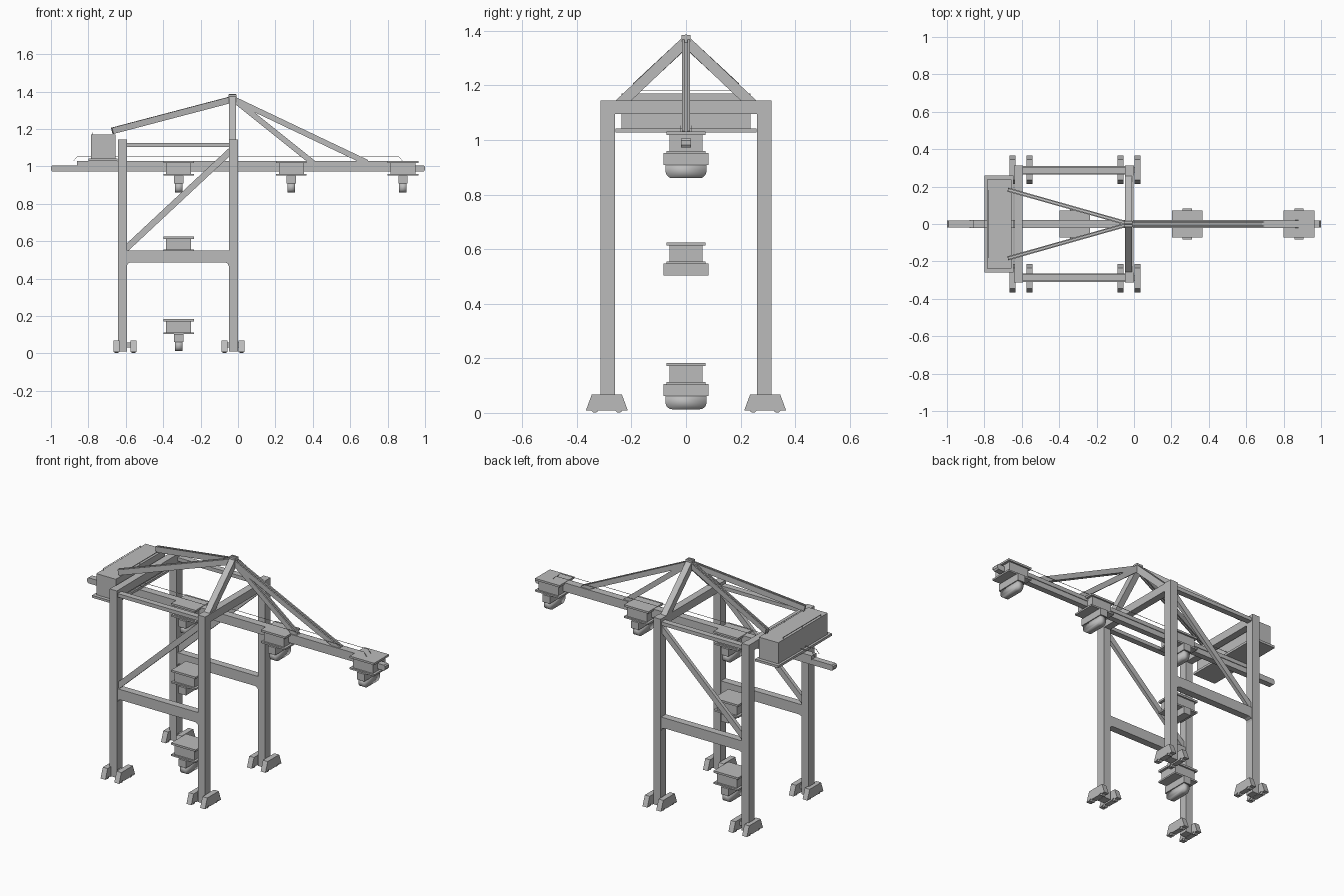
import bpy
import bmesh
from math import cos, sin, pi
from mathutils import Vector

cube = bpy.data.objects.get("Cube")
if cube:
    bpy.data.objects.remove(cube, do_unlink=True)

STEEL = (0.5, 0.5, 0.5, 1)
steel = bpy.data.materials.new("grey steel")
steel.use_nodes = True
steel.diffuse_color = STEEL
steel.node_tree.nodes["Principled BSDF"].inputs["Base Color"].default_value = STEEL

X, Y, Z = Vector((1, 0, 0)), Vector((0, 1, 0)), Vector((0, 0, 1))


def prism(name, profile, origin, u, v, sweep, smooth=False):
    """Closed profile in the u, v plane, extruded along sweep."""
    origin = Vector(origin)
    bm = bmesh.new()
    face = bm.faces.new([bm.verts.new(origin + u * a + v * b) for a, b in profile])
    ext = bmesh.ops.extrude_face_region(bm, geom=[face])
    moved = [g for g in ext["geom"] if isinstance(g, bmesh.types.BMVert)]
    bmesh.ops.translate(bm, verts=moved, vec=sweep)
    bmesh.ops.recalc_face_normals(bm, faces=bm.faces)
    for f in bm.faces:
        f.smooth = smooth
    mesh = bpy.data.meshes.new(name)
    bm.to_mesh(mesh)
    bm.free()
    mesh.materials.append(steel)
    obj = bpy.data.objects.new(name, mesh)
    bpy.context.collection.objects.link(obj)
    return obj


def rect(a, b, c, d):
    return [(a, c), (b, c), (b, d), (a, d)]


def box(name, x, y, z):
    return prism(name, rect(*x, *y), (0, 0, z[0]), X, Y, Z * (z[1] - z[0]))


def beam(name, p, q, w, h, h_section=False):
    """Straight member from p to q, w wide sideways and h deep."""
    p, q = Vector(p), Vector(q)
    d = q - p
    side = d.cross(Z).normalized()
    up = side.cross(d).normalized()
    a, b = w / 2, h / 2
    profile = rect(-a, a, -b, b)
    if h_section:
        i, t = a * 0.4, b * 0.3
        profile = [(-a, -b), (-i, -b), (-i, -t), (i, -t), (i, -b), (a, -b),
                   (a, b), (i, b), (i, t), (-i, t), (-i, b), (-a, b)]
    return prism(name, profile, p, side, up, d)


def disc(name, centre, r, width):
    ring = [(r * cos(k * pi / 8), r * sin(k * pi / 8)) for k in range(16)]
    return prism(name, ring, Vector(centre) - X * width / 2, Y, Z, X * width)


REAR, FRONT, LEG_Y = -0.618, -0.025, 0.287

# Legs and wheel bogies
bogie = [(-0.077, 0.008), (-0.056, 0.008), (-0.044, 0.016), (-0.03, 0.008),
         (0.03, 0.008), (0.044, 0.016), (0.056, 0.008), (0.077, 0.008),
         (0.055, 0.068), (-0.055, 0.068)]
for s in (1, -1):
    y = s * LEG_Y
    for label, x, mid in (("rear", REAR, -0.604), ("front", FRONT, -0.027)):
        box(label + "_leg", (x - 0.024, x + 0.024), (y - 0.027, y + 0.027), (0.01, 1.145))
        for side in (1, -1):
            bx = mid + side * 0.046
            prism(label + "_bogie", bogie, (bx - 0.016, s * 0.29, 0), Y, Z, X * 0.032)
            for dy in (-0.044, 0.044):
                disc(label + "_wheel", (bx, s * 0.29 + dy, 0.016), 0.015, 0.022)
        beam(label + "_axle", (mid - 0.05, s * 0.29, 0.045), (mid + 0.05, s * 0.29, 0.045), 0.03, 0.025)

# Side frames: portal beam with corner gussets, top tie and diagonal brace
portal = [(-0.6, 0.55), (-0.04, 0.55), (-0.04, 0.467), (-0.05, 0.467), (-0.055, 0.48),
          (-0.07, 0.487), (-0.575, 0.487), (-0.589, 0.48), (-0.594, 0.467), (-0.6, 0.467)]
for s in (1, -1):
    y = s * LEG_Y
    prism("portal_beam", portal, (0, y - 0.022, 0), X, Z, Y * 0.044)
    beam("top_tie", (REAR, y, 1.115), (FRONT, y, 1.115), 0.036, 0.022)
    beam("diagonal_brace", (-0.605, y, 0.555), (-0.035, y, 1.087), 0.022, 0.034)

# Cross beams over both leg pairs
for label, x in (("rear", REAR), ("front", FRONT)):
    box(label + "_cross_beam", (x - 0.022, x + 0.022), (-0.27, 0.27), (1.095, 1.144))

# A-frame mast and stays
apex = (FRONT, 0, 1.36)
for s in (1, -1):
    mast = [(s * 0.262, 1.14), (0, 1.388), (0, 1.335), (s * 0.205, 1.14)]
    prism("mast_leg", mast, (-0.048, 0, 0), Y, Z, X * 0.038)
    beam("back_stay", (-0.672, s * 0.183, 1.19), apex, 0.022, 0.034, True)
box("mast_head", (-0.05, -0.008), (-0.016, 0.016), (1.335, 1.385))
for x in (0.4, 0.69):
    beam("fore_stay", apex, (x, 0, 1.02), 0.03, 0.03, True)

# Boom: rounded lower girder with a wider rail on top
girder = [(-1, 0.982), (-0.993, 0.972), (0.993, 0.972), (1, 0.982),
          (1, 0.998), (0.993, 1.006), (-0.993, 1.006), (-1, 0.998)]
prism("boom_girder", girder, (0, -0.018, 0), X, Z, Y * 0.036)
box("boom_rail", (-0.86, 0.95), (-0.022, 0.022), (1.004, 1.028))

# Thin handrails along the boom
for s in (1, -1):
    y = s * 0.021
    path = [(-0.88, y, 1.028), (-0.86, y, 1.052), (0.86, y, 1.052), (0.88, y, 1.028)]
    for p, q in zip(path, path[1:]):
        beam("boom_handrail", p, q, 0.002, 0.002)

# Machinery house on its platform
box("house_platform", (-0.8, -0.645), (-0.258, 0.258), (1.028, 1.042))
box("machinery_house", (-0.786, -0.655), (-0.237, 0.237), (1.04, 1.17))
for x in (-0.78, -0.66):
    beam("roof_handrail", (x, -0.18, 1.18), (x, 0.18, 1.18), 0.002, 0.002)
    for y in (-0.18, 0, 0.18):
        box("roof_post", (x - 0.001, x + 0.001), (y - 0.001, y + 0.001), (1.168, 1.181))

# Trolleys with spreader block and rounded grab
corner = [(0.075 - 0.025 * (1 - cos(k * pi / 10)), 0.025 - 0.025 * sin(k * pi / 10)) for k in range(6)]
grab = [(0.075, 0.05)] + corner + [(-a, b) for a, b in reversed(corner)] + [(-0.075, 0.05)]


def trolley(x, z, with_grab=True):
    def part(name, hx, hy, lo, hi):
        box(name, (x - hx, x + hx), (-hy, hy), (z + lo, z + hi))
    part("trolley_top_plate", 0.082, 0.071, 0.158, 0.17)
    part("trolley_body", 0.067, 0.061, 0.1, 0.16)
    part("trolley_base_plate", 0.082, 0.071, 0.09, 0.1)
    part("spreader_block", 0.025, 0.083, 0.048, 0.092)
    if with_grab:
        prism("grab", grab, (x - 0.02, 0, z), Y, Z, X * 0.04, smooth=True)


for x in (-0.317, 0.285, 0.882):
    trolley(x, 0.86)
trolley(-0.317, 0.455, with_grab=False)
trolley(-0.317, 0.013)
